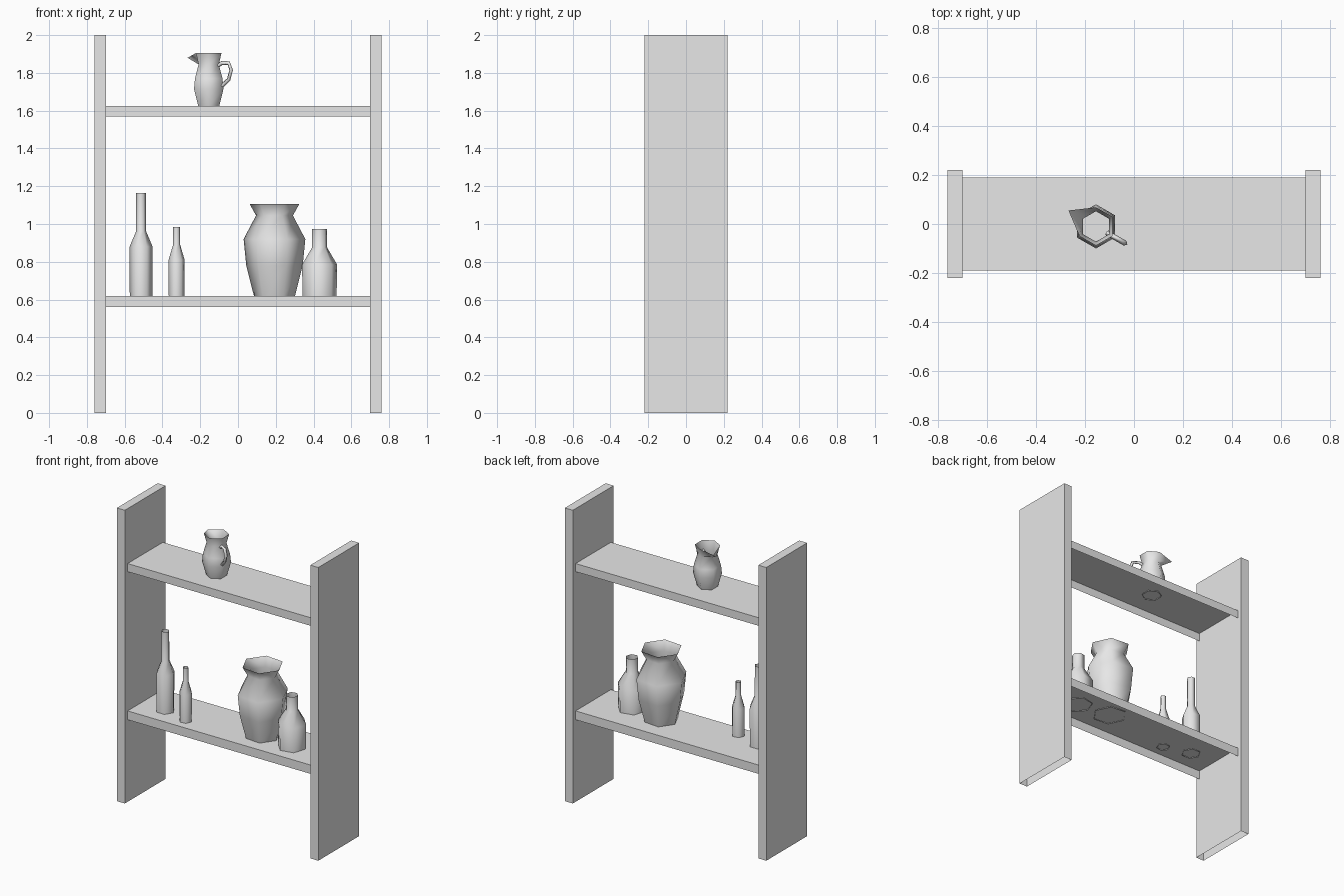
import bpy
import math
from mathutils import Vector

if "Cube" in bpy.data.objects:
    bpy.data.objects.remove(bpy.data.objects["Cube"])

clay = bpy.data.materials.new("plain_grey")
clay.diffuse_color = (0.8, 0.8, 0.8, 1)
clay.use_nodes = True
clay.node_tree.nodes["Principled BSDF"].inputs["Base Color"].default_value = clay.diffuse_color


def make_object(name, verts, faces, smooth=False):
    mesh = bpy.data.meshes.new(name)
    mesh.from_pydata(verts, [], faces)
    mesh.materials.append(clay)
    for p in mesh.polygons:
        p.use_smooth = smooth
    mesh.update()
    ob = bpy.data.objects.new(name, mesh)
    bpy.context.collection.objects.link(ob)
    return ob


def board(name, x0, x1, depth, z0, z1, ends=True):
    """Box with an open underside; the ends can be left off too."""
    verts = [(x, y, z) for z in (z0, z1) for x, y in
             ((x0, -depth), (x1, -depth), (x1, depth), (x0, depth))]
    faces = [(4, 5, 6, 7), (0, 1, 5, 4), (2, 3, 7, 6)]
    if ends:
        faces += [(1, 2, 6, 5), (3, 0, 4, 7)]
    return make_object(name, verts, faces)


def loft(name, rings, closed=True):
    """Skin a list of equal rings into an open smooth tube."""
    n = len(rings[0])
    verts = [v for ring in rings for v in ring]
    faces = [(r * n + i, r * n + (i + 1) % n, (r + 1) * n + (i + 1) % n, (r + 1) * n + i)
             for r in range(len(rings) - 1) for i in range(n)]
    return make_object(name, verts, faces, True)


def vessel_rings(x, y, profile, turn, sides=6):
    rings = []
    for radius, z in profile:
        angles = [math.radians(turn) + math.tau * i / sides for i in range(sides)]
        rings.append([Vector((x + radius * math.cos(a), y + radius * math.sin(a), z))
                      for a in angles])
    return rings


# Side panels
for side, x0, x1 in (("left", -0.76, -0.70), ("right", 0.70, 0.76)):
    board(side + "_panel", x0, x1, 0.22, 0, 2)

# Shelves
board("lower_shelf", -0.70, 0.70, 0.19, 0.56, 0.62, ends=False)
board("upper_shelf", -0.70, 0.70, 0.19, 1.57, 1.625, ends=False)

# Bottles and large vase: name, x, y, turn, (radius, height) profile
vessels = (
    ("tall_bottle", -0.513, -0.05, 0,
     ((0.060, 0.615), (0.061, 0.88), (0.027, 0.96), (0.026, 1.164))),
    ("slim_bottle", -0.325, -0.10, 8,
     ((0.042, 0.615), (0.043, 0.81), (0.019, 0.89), (0.018, 0.985))),
    ("large_vase", 0.193, -0.01, -5,
     ((0.108, 0.615), (0.150, 0.78), (0.164, 0.92), (0.098, 1.045), (0.132, 1.106))),
    ("round_bottle", 0.432, -0.035, 12,
     ((0.092, 0.615), (0.095, 0.785), (0.041, 0.875), (0.040, 0.974))),
)
for name, x, y, turn, profile in vessels:
    loft(name, vessel_rings(x, y, profile, turn))

# Jug, with one rim corner pulled out and down into a spout
jx, jy = -0.155, -0.01
rings = vessel_rings(jx, jy, ((0.063, 1.62), (0.090, 1.715), (0.084, 1.77),
                              (0.062, 1.845), (0.078, 1.905)), -30)
rings[-1][3] = Vector((jx - 0.112, jy + 0.065, 1.88))
loft("jug_body", rings)

# Jug handle, a square tube swept along a loop opposite the spout
out = Vector((math.cos(math.radians(-30)), math.sin(math.radians(-30)), 0))
across = Vector((-out.y, out.x, 0))
path = [Vector((jx, jy, z)) + out * d for d, z in
        ((0.052, 1.835), (0.080, 1.852), (0.122, 1.852),
         (0.137, 1.815), (0.122, 1.765), (0.078, 1.728))]
rings = []
for i, p in enumerate(path):
    along = (path[min(i + 1, len(path) - 1)] - path[max(i - 1, 0)]).normalized()
    normal = along.cross(across)
    rings.append([p + 0.011 * v for v in (normal, across, -normal, -across)])
loft("jug_handle", rings)
